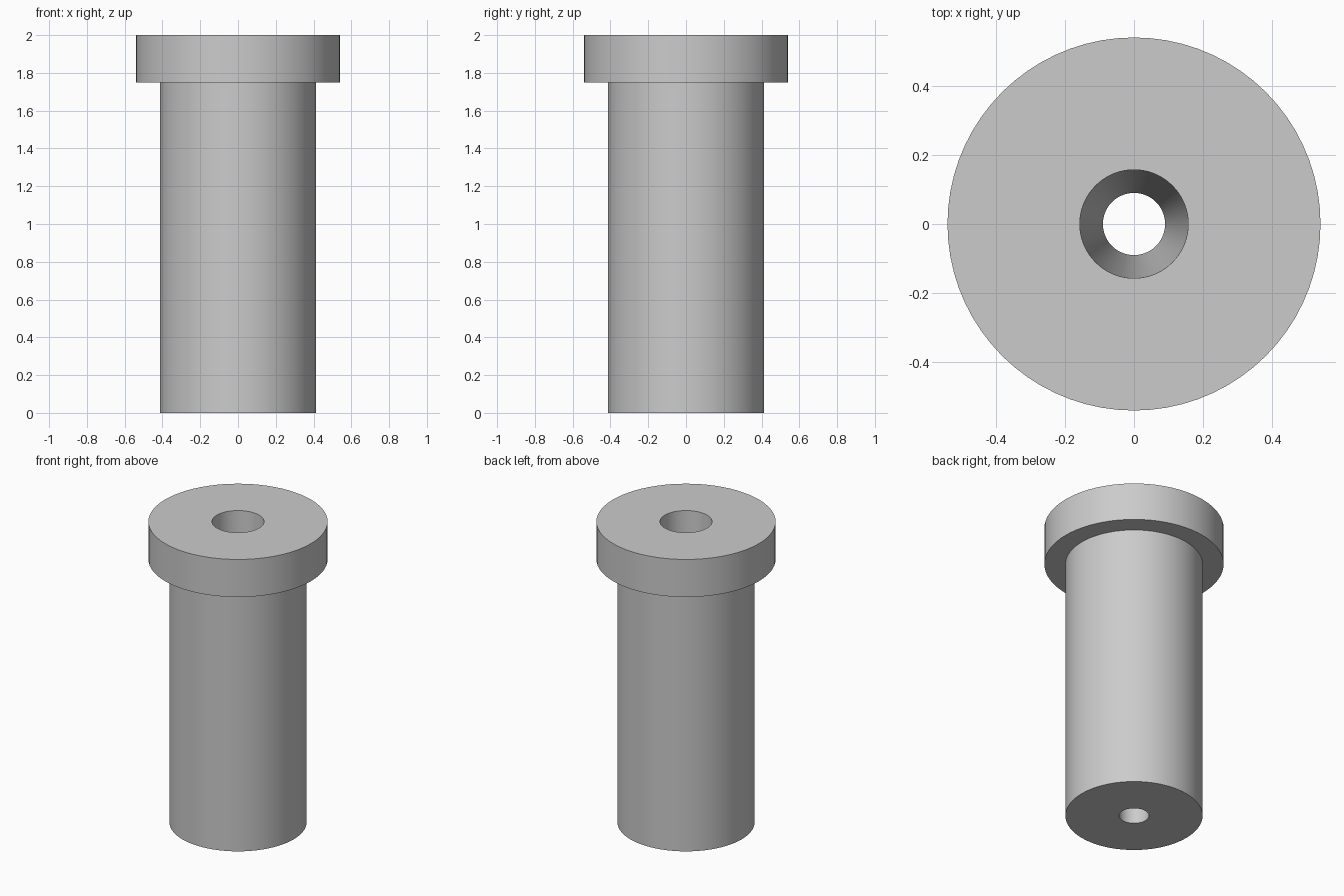
import bpy, bmesh, math

cube = bpy.data.objects.get("Cube")
if cube:
    bpy.data.objects.remove(cube, do_unlink=True)

SIDES = 72

# Plain grey metal
grey = bpy.data.materials.new("light_grey")
grey.use_nodes = True
colour = (0.6, 0.6, 0.6, 1)
grey.diffuse_color = colour
grey.node_tree.nodes["Principled BSDF"].inputs["Base Color"].default_value = colour


def lathe(name, profile):
    """Revolve a closed (radius, height) profile around z."""
    bm = bmesh.new()
    rings = []
    for r, z in profile:
        angles = [math.tau * i / SIDES for i in range(SIDES)]
        rings.append([bm.verts.new((r * math.cos(a), r * math.sin(a), z)) for a in angles])
    for k, ring in enumerate(rings):
        above = rings[(k + 1) % len(rings)]
        for i in range(SIDES):
            j = (i + 1) % SIDES
            bm.faces.new((ring[i], ring[j], above[j], above[i]))
    bmesh.ops.recalc_face_normals(bm, faces=bm.faces)
    mesh = bpy.data.meshes.new(name)
    bm.to_mesh(mesh)
    bm.free()
    mesh.materials.append(grey)
    obj = bpy.data.objects.new(name, mesh)
    bpy.context.collection.objects.link(obj)
    bpy.ops.object.select_all(action="DESELECT")
    obj.select_set(True)
    bpy.context.view_layer.objects.active = obj
    bpy.ops.object.shade_smooth_by_angle(angle=math.radians(30))
    return obj


# Sleeve with a wide head and a bore that tapers towards the bottom
lathe("headed_bushing", [
    (0.09, 0), (0.413, 0), (0.413, 1.75),
    (0.54, 1.75), (0.54, 2), (0.157, 2),
])
